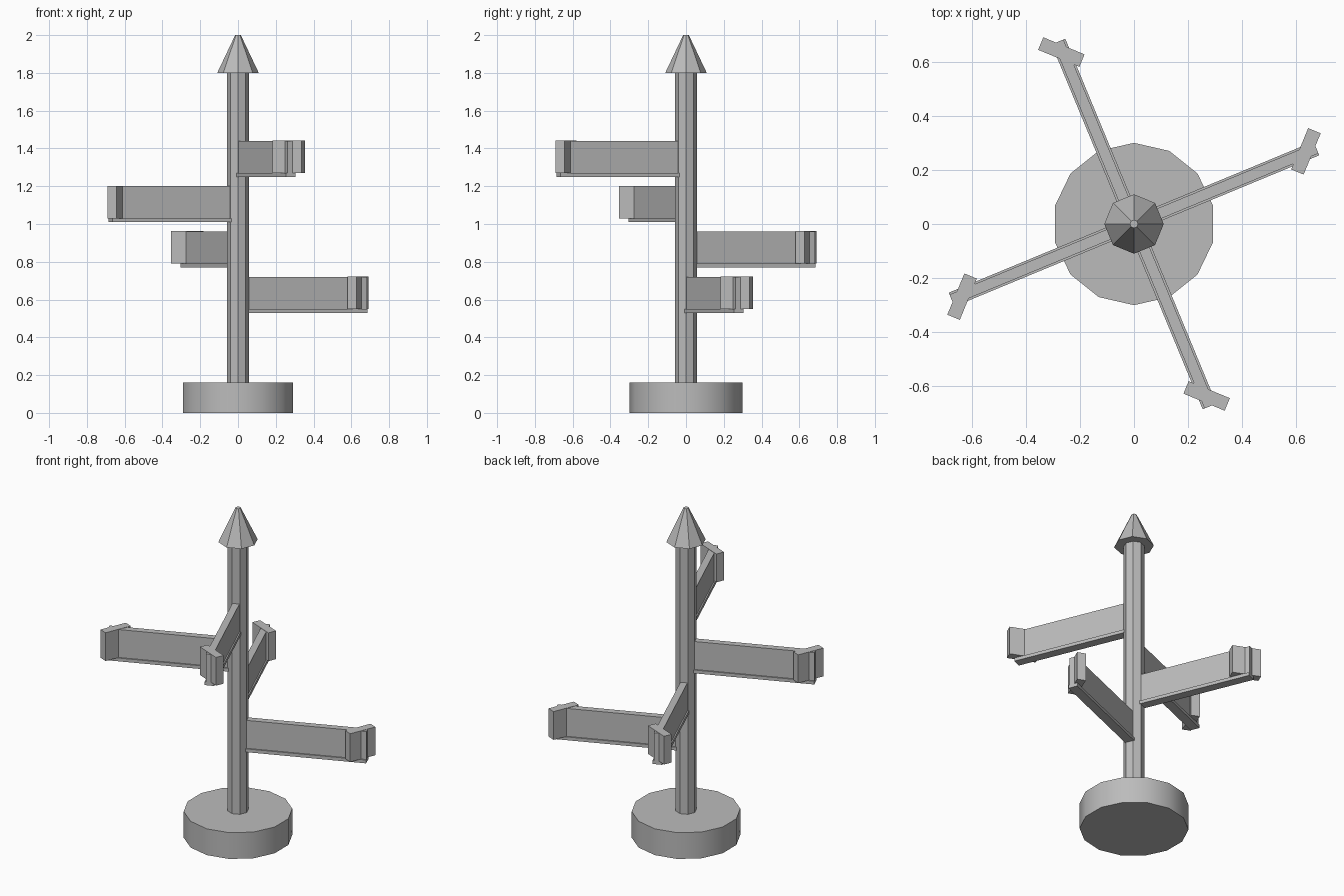
import bpy
from math import radians
from mathutils import Matrix

cube = bpy.data.objects.get("Cube")
if cube:
    bpy.data.objects.remove(cube, do_unlink=True)

grey = bpy.data.materials.new("plain_grey")
grey.use_nodes = True
colour = (0.5, 0.5, 0.5, 1)
grey.diffuse_color = colour
grey.node_tree.nodes["Principled BSDF"].inputs["Base Color"].default_value = colour


def finish(name):
    ob = bpy.context.object
    ob.name = name
    ob.data.materials.append(grey)
    return ob


def tapered(name, sides, r_low, r_high, z_low, z_high):
    bpy.ops.mesh.primitive_cone_add(vertices=sides, radius1=r_low, radius2=r_high,
                                    depth=z_high - z_low,
                                    location=(0, 0, (z_low + z_high) / 2))
    return finish(name)


def box(name, size, centre, turn, arm_matrix):
    bpy.ops.mesh.primitive_cube_add(size=1)
    ob = finish(name)
    ob.data.transform(arm_matrix @ Matrix.Translation(centre)
                      @ Matrix.Rotation(radians(turn), 4, 'Z')
                      @ Matrix.Diagonal((*size, 1)))
    return ob


# Round foot, softly shaded around its rim
tapered("base", 14, 0.3, 0.3, 0, 0.16)
bpy.ops.object.shade_smooth_by_angle(angle=radians(30))

# Octagonal pole and pointed cap
tapered("pole", 8, 0.058, 0.058, 0.16, 1.8)
tapered("cap", 8, 0.11, 0.015, 1.8, 2.0)

# Four arms climbing the pole in quarter turns
LENGTH = 0.73
for i in range(4):
    place = (Matrix.Translation((0, 0, 0.53 + 0.24 * i))
             @ Matrix.Rotation(radians(22.5 + 90 * i), 4, 'Z'))
    box(f"arm_lip_{i + 1}", (LENGTH, 0.055, 0.02), (LENGTH / 2, 0, 0.01), 0, place)
    box(f"arm_board_{i + 1}", (LENGTH, 0.04, 0.17), (LENGTH / 2, 0, 0.105), 0, place)
    # Slanted plate across the arm end
    box(f"arm_end_{i + 1}", (0.165, 0.05, 0.172), (0.69, 0.005, 0.106), 45, place)
